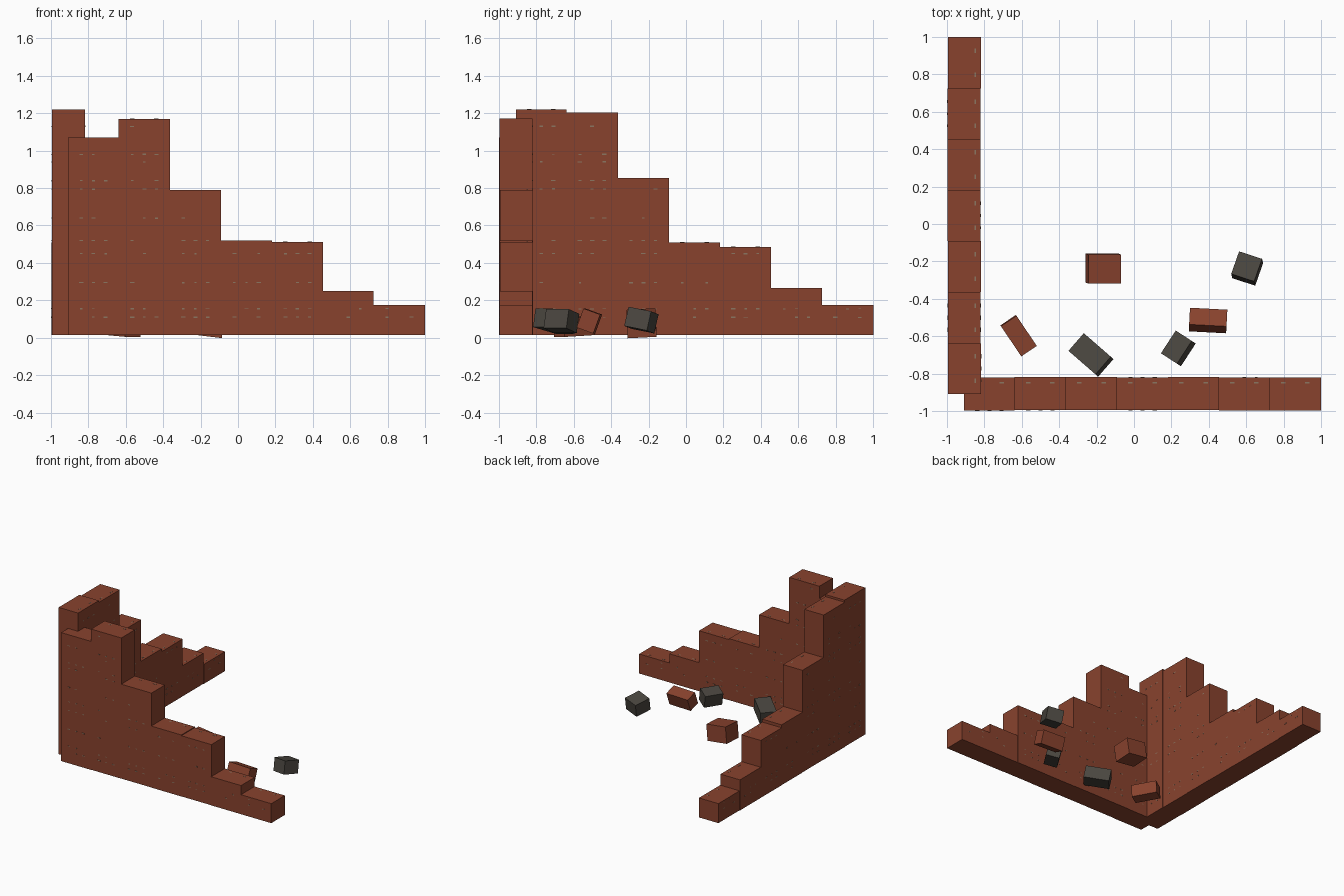
import bpy, bmesh, math, random
from mathutils import Matrix, Vector, Euler

if "Cube" in bpy.data.objects:
    bpy.data.objects.remove(bpy.data.objects["Cube"])

random.seed(4)


def material(name, rgb):
    m = bpy.data.materials.new(name)
    m.diffuse_color = (*rgb, 1)
    m.use_nodes = True
    m.node_tree.nodes["Principled BSDF"].inputs["Base Color"].default_value = m.diffuse_color
    return m


RED = material("red brick", (0.25, 0.055, 0.027))
DARK = material("charcoal stone", (0.068, 0.061, 0.05))
MORTAR = material("mortar", (0.26, 0.18, 0.12))


def add_object(name, bm, mat):
    me = bpy.data.meshes.new(name)
    bm.to_mesh(me)
    bm.free()
    me.materials.append(mat)
    ob = bpy.data.objects.new(name, me)
    bpy.context.collection.objects.link(ob)
    return ob


def add_box(bm, lo, hi):
    lo, hi = Vector(lo), Vector(hi)
    mat = Matrix.Translation((lo + hi) / 2) @ Matrix.Diagonal((*(hi - lo), 1))
    bmesh.ops.create_cube(bm, size=1, matrix=mat)


BASE = 0.015
INNER, OUTER = -0.82, -0.996
EDGES = [-0.908, -0.638, -0.364, -0.091, 0.182, 0.454, 0.725, 1.0]
ROWS = [0.11, 0.155, 0.295, 0.45, 0.52, 0.64, 0.795, 0.84, 0.94, 0.98, 1.13]


def build_wall(name, heights, along_x):
    """Stepped ruined wall plus small flecks of mortar on its faces."""
    def place(u0, u1, v0, v1, z0, z1):
        if along_x:
            return (u0, v0, z0), (u1, v1, z1)
        return (v0, u0, z0), (v1, u1, z1)

    flecks = bmesh.new()
    for i, h in enumerate(heights):
        u0, u1 = EDGES[i], EDGES[i + 1]
        # one wall column
        bm = bmesh.new()
        j = random.uniform(-0.003, 0.003)
        add_box(bm, *place(u0, u1, OUTER + j, INNER + j, BASE, h))
        add_object(f"{name}_column_{i + 1}", bm, RED)
        # mortar flecks on both faces
        mid = (u0 + u1) / 2
        for z in ROWS:
            if z > h - 0.02:
                continue
            for off in (-0.065, 0, 0.065):
                if random.random() < 0.25:
                    continue
                w, t = random.uniform(0.006, 0.012), random.uniform(0.002, 0.004)
                for v in (OUTER + j, INNER + j):
                    add_box(flecks, *place(mid + off - w, mid + off + w,
                                           v - 0.001, v + 0.001, z - t, z + t))
        # flecks on the column top
        for off in (-0.065, 0.065):
            add_box(flecks, *place(mid + off - 0.012, mid + off + 0.012,
                                   INNER - 0.032, INNER - 0.024, h - 0.001, h + 0.001))
    add_object(f"{name}_mortar_flecks", flecks, MORTAR)


build_wall("front_wall", [1.07, 1.17, 0.79, 0.52, 0.513, 0.25, 0.175], True)
build_wall("side_wall", [1.22, 1.203, 0.853, 0.51, 0.486, 0.266, 0.175], False)


def rubble(name, loc, size, rot, mat):
    """Loose tilted brick lying on the ground."""
    bm = bmesh.new()
    r = Euler([math.radians(a) for a in rot]).to_matrix().to_4x4()
    m = Matrix.Translation(loc) @ r @ Matrix.Diagonal((*size, 1))
    bmesh.ops.create_cube(bm, size=1, matrix=m)
    add_object(name, bm, mat)


rubble("loose_brick_1", (-0.165, -0.238, 0.078), (0.175, 0.155, 0.132), (3, 7, 0), RED)
rubble("loose_brick_2", (-0.617, -0.597, 0.06), (0.195, 0.10, 0.10), (0, 3, -56), RED)
rubble("loose_brick_3", (0.396, -0.516, 0.09), (0.20, 0.095, 0.108), (-20, 0, -3), RED)
rubble("loose_stone_1", (-0.23, -0.70, 0.088), (0.195, 0.125, 0.10), (0, -11, -41), DARK)
rubble("loose_stone_2", (0.237, -0.665, 0.09), (0.145, 0.105, 0.105), (-14, 0, 57), DARK)
rubble("loose_stone_3", (0.605, -0.238, 0.095), (0.13, 0.13, 0.105), (-11, -7, -18), DARK)
